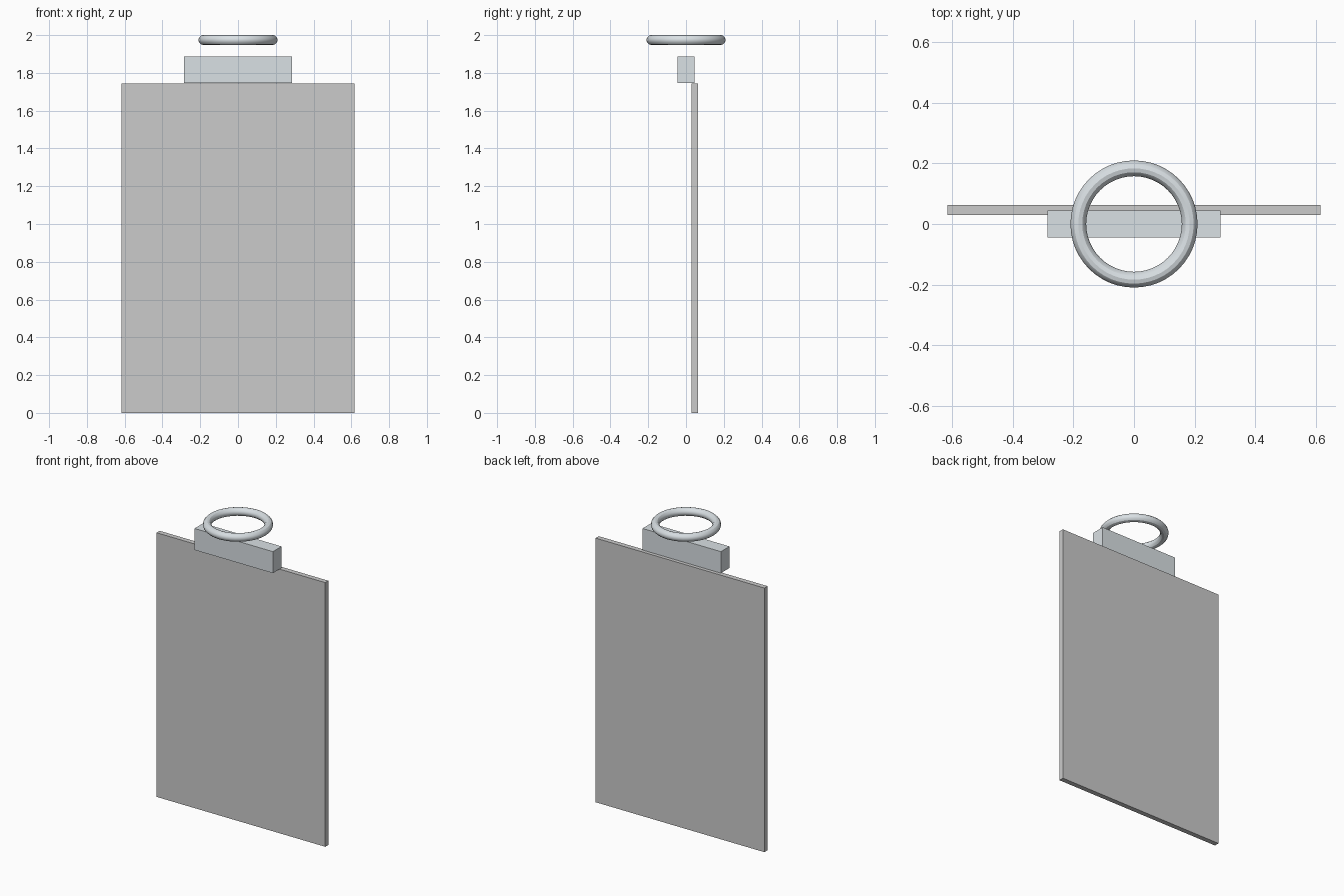
import bpy

if "Cube" in bpy.data.objects:
    bpy.data.objects.remove(bpy.data.objects["Cube"])

steel = bpy.data.materials.new("steel")
steel.diffuse_color = (0.70, 0.75, 0.78, 1)
steel.use_nodes = True
steel.node_tree.nodes["Principled BSDF"].inputs["Base Color"].default_value = steel.diffuse_color


def box(name, lo, hi, material=None):
    """Axis-aligned box between two corners."""
    centre = [(a + b) / 2 for a, b in zip(lo, hi)]
    bpy.ops.mesh.primitive_cube_add(size=1, location=centre)
    ob = bpy.context.object
    ob.name = name
    ob.scale = [b - a for a, b in zip(lo, hi)]
    bpy.ops.object.transform_apply(location=False, rotation=False, scale=True)
    if material:
        ob.data.materials.append(material)
    return ob


# Flat backing board
box("board", (-0.616, 0.030, 0.0), (0.616, 0.063, 1.743))

# Clamp bar resting above the top edge
box("clip_bar", (-0.286, -0.045, 1.746), (0.286, 0.045, 1.888), steel)

# Horizontal hanging ring
bpy.ops.mesh.primitive_torus_add(
    major_radius=0.184, minor_radius=0.026,
    major_segments=48, minor_segments=12, location=(0, 0, 1.974))
ring = bpy.context.object
ring.name = "hanging_ring"
ring.data.materials.append(steel)
bpy.ops.object.shade_smooth_by_angle()
